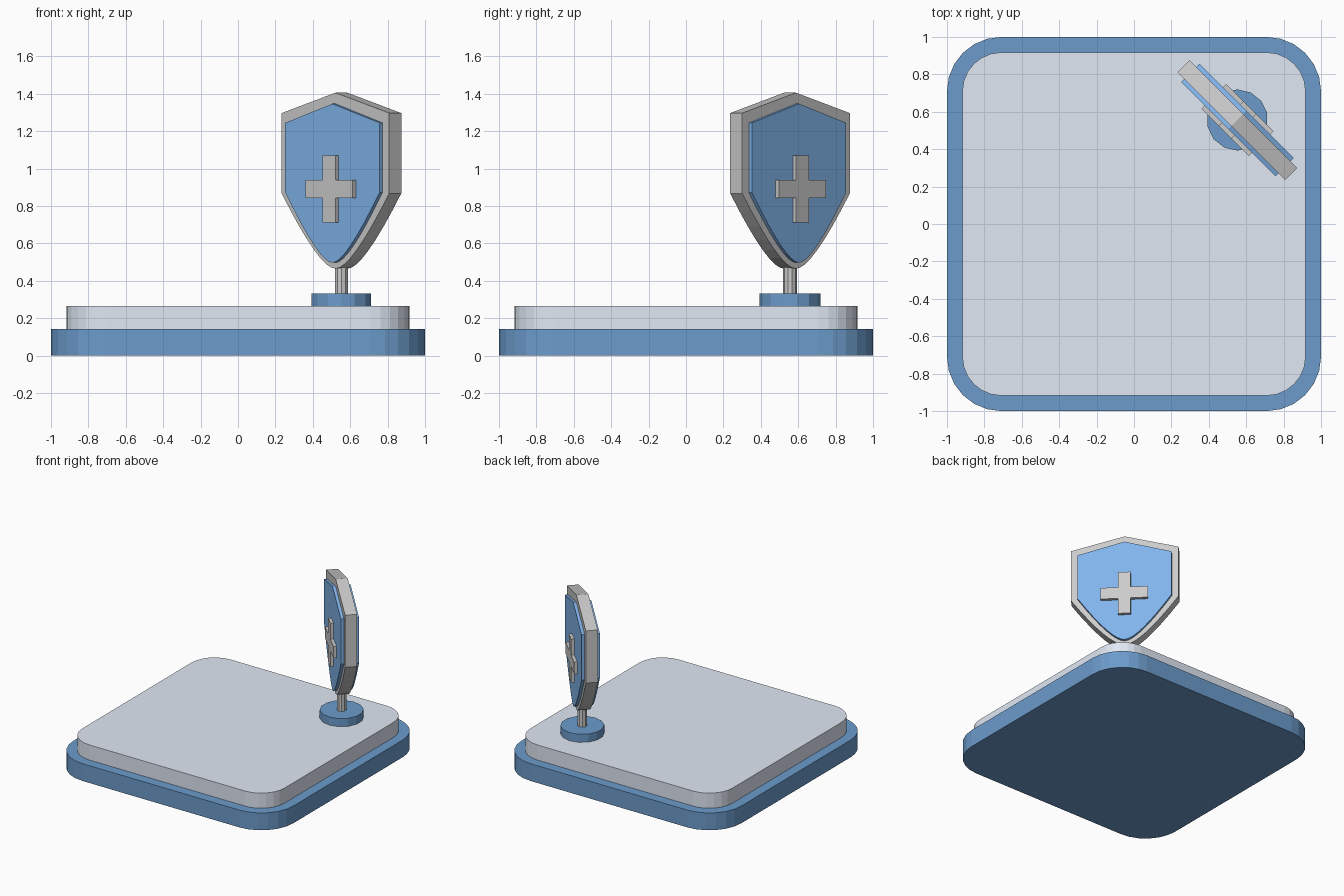
import bpy, bmesh
from math import cos, sin, pi
from mathutils import Matrix

if "Cube" in bpy.data.objects:
    bpy.data.objects.remove(bpy.data.objects["Cube"])

CX, CY = 0.553, 0.556          # sign position on the platform


def material(name, rgb):
    m = bpy.data.materials.new(name)
    m.diffuse_color = (*rgb, 1)
    m.use_nodes = True
    m.node_tree.nodes["Principled BSDF"].inputs["Base Color"].default_value = m.diffuse_color
    return m


navy = material("navy", (0.15, 0.33, 0.60))
pale = material("pale_blue", (0.75, 0.81, 0.91))
blue = material("bright_blue", (0.22, 0.46, 0.84))


def prism(name, pts, lo, hi, mat=None, matrix=Matrix()):
    """Extrude a 2D outline from lo to hi along local z."""
    bm = bmesh.new()
    face = bm.faces.new([bm.verts.new((x, y, lo)) for x, y in pts])
    top = bmesh.ops.extrude_face_region(bm, geom=[face])["geom"]
    bmesh.ops.translate(bm, vec=(0, 0, hi - lo),
                        verts=[v for v in top if isinstance(v, bmesh.types.BMVert)])
    bmesh.ops.recalc_face_normals(bm, faces=bm.faces)
    bm.transform(matrix)
    me = bpy.data.meshes.new(name)
    bm.to_mesh(me)
    bm.free()
    ob = bpy.data.objects.new(name, me)
    bpy.context.collection.objects.link(ob)
    if mat:
        me.materials.append(mat)
    return ob


def rounded_square(half, r, seg=6):
    pts = []
    for q, (sx, sy) in enumerate([(1, 1), (-1, 1), (-1, -1), (1, -1)]):
        for i in range(seg + 1):
            a = (q + i / seg) * pi / 2
            pts.append((sx * (half - r) + r * cos(a), sy * (half - r) + r * sin(a)))
    return pts


def polygon(r, n):
    return [(r * sin(2 * pi * i / n), r * cos(2 * pi * i / n)) for i in range(n)]


def shield(half, peak, shoulder, waist, tip, pull, seg=8):
    """Peaked top, straight sides, curved sides meeting in a rounded tip."""
    right = [(half, shoulder)]
    for i in range(seg):
        t = i / seg
        right.append(((1 - t) ** 2 * half + 2 * t * (1 - t) * pull,
                      (1 - t) ** 2 * waist + (1 - (1 - t) ** 2) * tip))
    left = [(-x, z) for x, z in reversed(right)]
    return [(0, peak)] + right + [(0, tip)] + left


# Platform
prism("platform_base", rounded_square(1.0, 0.29), 0, 0.142, navy)
prism("platform_top", rounded_square(0.918, 0.21), 0.142, 0.266, pale)

# Stand
at = Matrix.Translation((CX, CY, 0))
prism("stand_foot", polygon(0.1635, 14), 0.266, 0.332, navy, at)
prism("stand_pole", polygon(0.037, 10), 0.332, 0.52, None, at)

# Shield, turned to face the front left corner
facing = at @ Matrix.Rotation(-pi / 4, 4, "Z") @ Matrix.Rotation(pi / 2, 4, "X")
prism("shield_rim", shield(0.407, 1.406, 1.297, 0.868, 0.465, 0.12),
      -0.0455, 0.0455, None, facing)

# Panel and cross on both faces
a, b, zc = 0.048, 0.179, 0.89
quarter = [(a, b), (a, a), (b, a)]
cross = []
for k in range(4):
    c, s = [(1, 0), (0, -1), (-1, 0), (0, 1)][k]
    cross += [(x * c - y * s, zc + x * s + y * c) for x, y in quarter]
for side, sign in (("front", 1), ("back", -1)):
    prism("shield_panel_" + side, shield(0.356, 1.347, 1.245, 0.872, 0.497, 0.10),
          sign * 0.0455, sign * 0.069, blue, facing)
    prism("cross_" + side, cross, sign * 0.069, sign * 0.094, None, facing)
